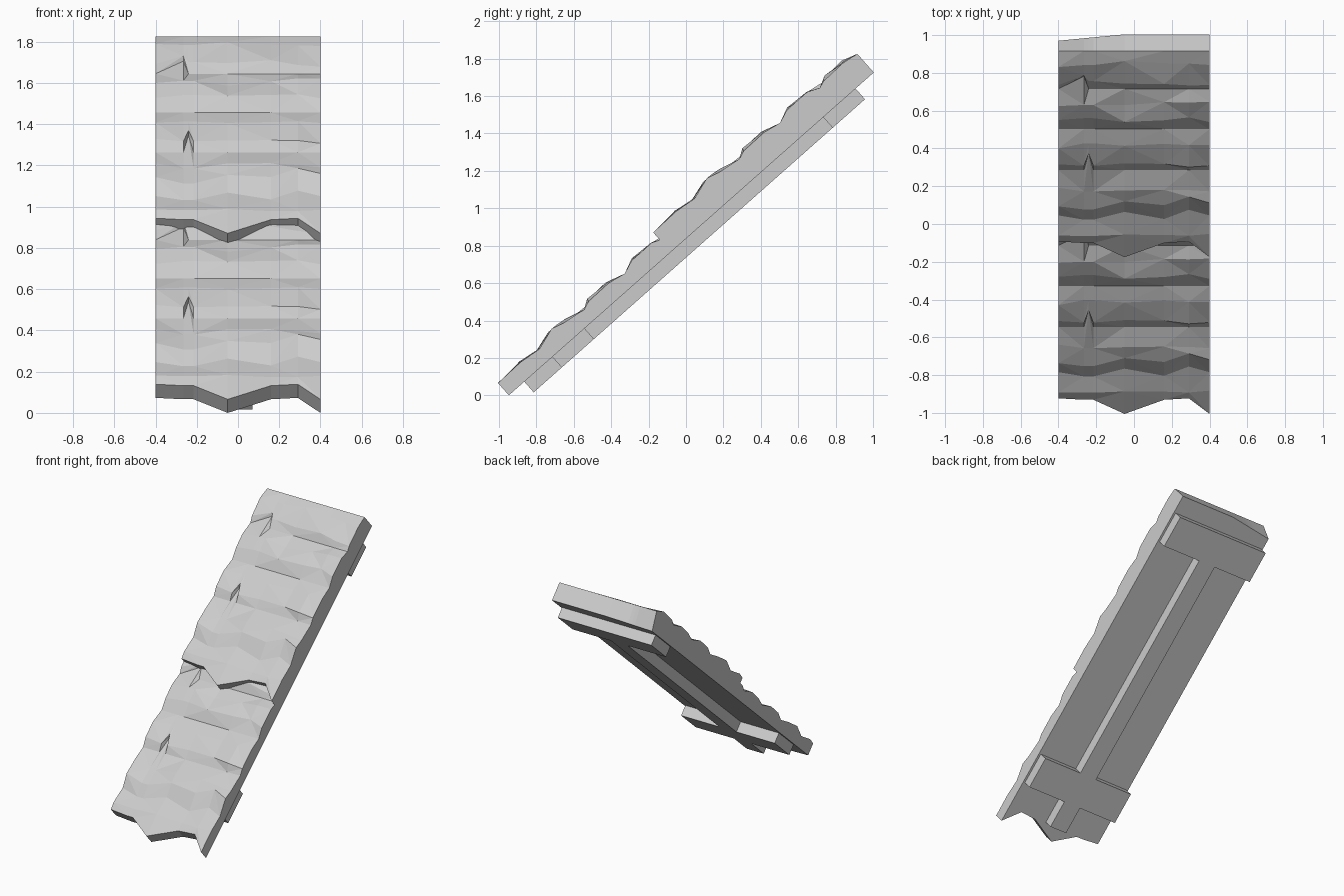
import bpy, bmesh, math, random
from mathutils import Matrix

cube = bpy.data.objects.get("Cube")
if cube:
    bpy.data.objects.remove(cube)

# Local frame: y runs up the slope, z is the thickness direction
SLOPE = Matrix.Translation((0, -0.947, 0)) @ Matrix.Rotation(math.radians(41.5), 4, 'X')
HALF, DEPTH = 0.4, 0.076

grey = bpy.data.materials.new("weathered grey")
grey.use_nodes = True
tone = (0.6, 0.6, 0.6, 1)
grey.diffuse_color = tone
grey.node_tree.nodes["Principled BSDF"].inputs["Base Color"].default_value = tone


def finish(name, bm):
    bmesh.ops.recalc_face_normals(bm, faces=bm.faces)
    bm.transform(SLOPE)
    mesh = bpy.data.meshes.new(name)
    bm.to_mesh(mesh)
    bm.free()
    mesh.materials.append(grey)
    obj = bpy.data.objects.new(name, mesh)
    bpy.context.collection.objects.link(obj)
    return obj


def box(name, x0, x1, y0, y1):
    bm = bmesh.new()
    size = (x1 - x0, y1 - y0, DEPTH)
    centre = ((x0 + x1) / 2, (y0 + y1) / 2, -DEPTH / 2)
    bmesh.ops.create_cube(bm, size=1, matrix=Matrix.Translation(centre) @ Matrix.Diagonal((*size, 1)))
    return finish(name, bm)


# Columns across the panel; three close ones form the narrow splits
COLUMNS = [-HALF, -0.265, -0.24, -0.215, -0.05, 0.16, 0.29, HALF]
LIP = [0.11, 0.1, 0.1, 0.1, 0, 0.1, 0.11, 0]
WAVE = [0, -0.03, -0.03, -0.03, 0.025, -0.025, 0.04, 0]
# Each course: foot position, distance to its brow, brow height
COURSES = [(0.285, 0.11, 0.108), (0.605, 0.05, 0.103), (0.895, 0.09, 0.108), (1.18, 0.05, 0.1)]
LENGTH = 1.45


def course_rows():
    rng = random.Random(4)
    groups = [0, 1, 1, 1, 2, 3, 4, 5]

    def jitter(amount):
        values = [rng.uniform(-amount, amount) for _ in range(6)]
        return [values[g] for g in groups]

    rows = [[(y, 0.088) for y in LIP]]
    rows.append([(0.17 + dy, 0.094 + dz) for dy, dz in zip(jitter(0.015), jitter(0.006))])
    for n, (foot, rise, top) in enumerate(COURSES):
        feet = [(foot + (w if n == 0 else 0), 0.077) for w in WAVE]
        brow = [(foot + rise + (w if n == 0 else 0) + dy, top + dz)
                for w, dy, dz in zip(WAVE, jitter(0.02), jitter(0.01))]
        back = [(foot + 0.2 + dy, 0.1 + dz) for dy, dz in zip(jitter(0.02), jitter(0.009))]
        if n == 1:  # sharp split in the second course
            feet[2] = (foot + 0.12, 0.079)
            brow[2] = (foot + 0.135, 0.1)
        if n == 3:  # softer chip in the top course
            feet[1] = (foot + 0.09, 0.079)
            brow[1] = (foot + 0.11, 0.095)
        rows += [feet, brow, back]
    rows.append([(LENGTH, 0.08)] * len(COLUMNS))
    return rows


# A panel of rough courses, closed down to a flat underside
def panel(name, shift, lift, clipped):
    bm = bmesh.new()
    top, base = [], []
    for row in course_rows():
        top.append([bm.verts.new((x, y + shift, z + lift)) for x, (y, z) in zip(COLUMNS, row)])
        base.append([bm.verts.new((x, y + shift, 0)) for x, (y, z) in zip(COLUMNS, row)])
    if clipped:  # lower corner of the upper end is trimmed
        for v in base[-1]:
            v.co.y -= 0.045 * max(0, (-0.05 - v.co.x) / 0.35)
    rows, cols = len(top), len(COLUMNS)
    for r in range(rows - 1):
        for c in range(cols - 1):
            for grid in (top, base):
                a, b = grid[r][c], grid[r][c + 1]
                d, e = grid[r + 1][c], grid[r + 1][c + 1]
                if grid is base:
                    bm.faces.new((a, b, e, d))
                elif (r + c) % 2:
                    bm.faces.new((a, b, e))
                    bm.faces.new((a, e, d))
                else:
                    bm.faces.new((a, b, d))
                    bm.faces.new((b, e, d))
        for c in (0, cols - 1):
            bm.faces.new((top[r][c], top[r + 1][c], base[r + 1][c], base[r][c]))
    for r in (0, rows - 1):
        for c in range(cols - 1):
            bm.faces.new((top[r][c], top[r][c + 1], base[r][c + 1], base[r][c]))
    return finish(name, bm)


panel("lower_panel", 0, 0, False)
panel("upper_panel", 1.155, 0.053, True)

# Supports beneath: long rafter and cross battens
RAFTER = 0.07
box("rafter", -RAFTER, RAFTER, 0.11, 2.244)
box("upper_batten", -0.385, 0.385, 2.244, 2.475)
for side, x0, x1 in (("right", -0.385, -RAFTER), ("left", RAFTER, 0.385)):
    box("lower_batten_" + side, x0, x1, 0.31, 0.54)
